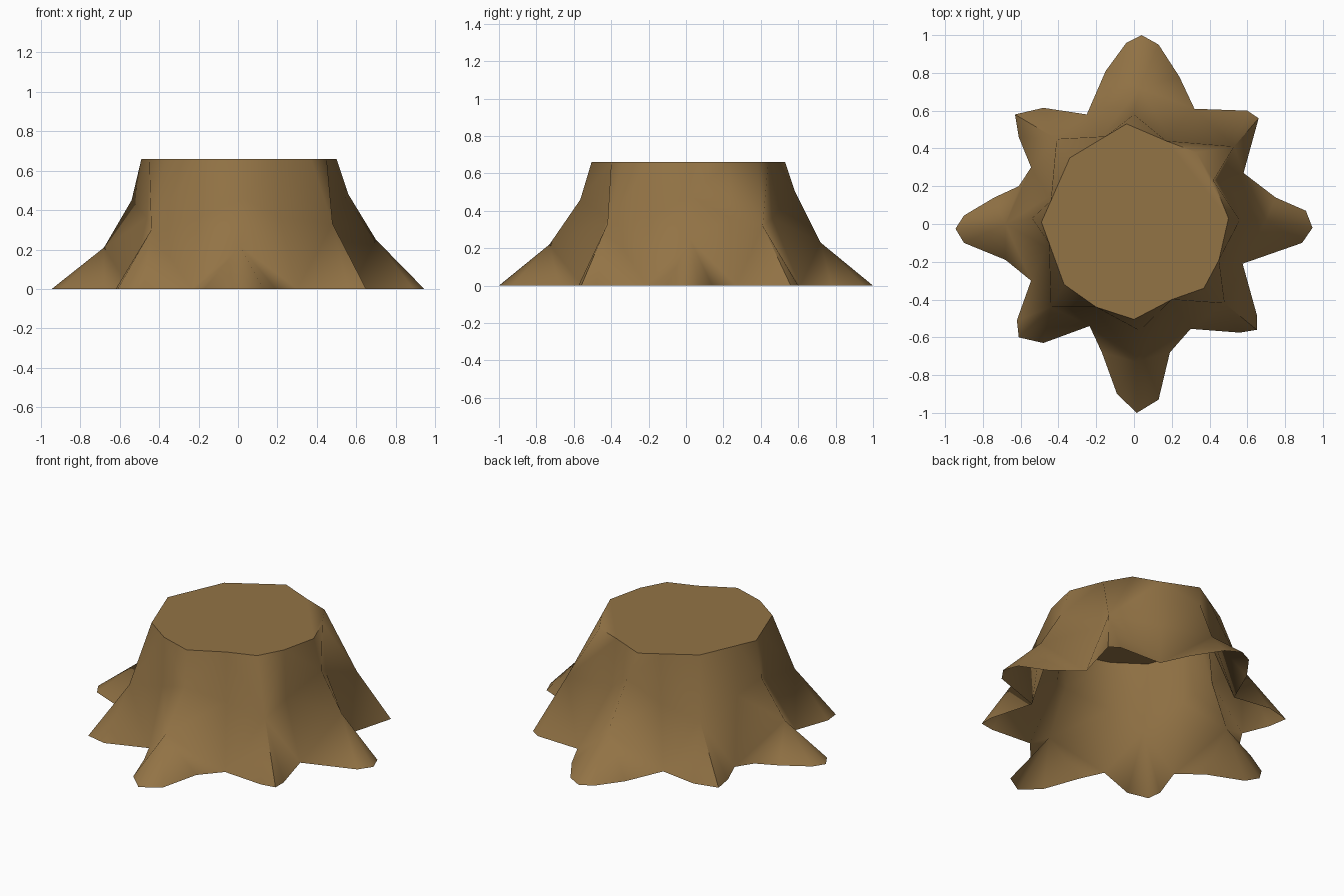
import bpy, bmesh, math

if "Cube" in bpy.data.objects:
    bpy.data.objects.remove(bpy.data.objects["Cube"])

# Each root, counter-clockwise from east: ground valley that starts it, its outer
# ground corners, its ridge from low to high, the cut-top corners over valley and ridge
ROOTS = [
    ((.575, -.21), [(.89, -.10), (.945, -.02), (.91, .07), (.75, .14)],
     [(.70, .02, .25), (.56, .02, .48)], (.45, -.19), (.50, .03)),
    ((.58, .27), [(.66, .56), (.60, .60)],
     [(.53, .41, .32)], (.42, .23), (.33, .38)),
    ((.32, .61), [(.24, .78), (.13, .95), (.04, 1.0), (-.04, .96), (-.15, .81)],
     [(.03, .72, .23), (0, .58, .51)], (.17, .44), (-.04, .53)),
    ((-.25, .58), [(-.48, .615), (-.63, .58), (-.61, .46)],
     [(-.41, .45, .31)], (-.15, .464), (-.34, .35)),
    ((-.545, .30), [(-.61, .20), (-.74, .14), (-.90, .045), (-.945, -.025), (-.90, -.10), (-.68, -.19)],
     [(-.68, 0, .21), (-.54, .03, .45)], (-.44, .123), (-.49, .01)),
    ((-.545, -.30), [(-.62, -.51), (-.61, -.60), (-.48, -.63)],
     [(-.44, -.44, .30)], (-.45, -.10), (-.37, -.32)),
    ((-.235, -.54), [(-.17, -.68), (-.09, -.90), (.015, -1.0), (.13, -.93), (.19, -.68)],
     [(.01, -.73, .22), (.03, -.565, .46)], (-.20, -.44), (0, -.505)),
    ((.30, -.555), [(.56, -.575), (.65, -.56), (.65, -.48)],
     [(.48, -.42, .33)], (.20, -.40), (.37, -.34)),
]
HEIGHT = .66
VALLEY_Z, VALLEY_FLARE = .36, .12   # valleys drop almost straight, then flare

bm = bmesh.new()


def vert(p, z):
    return bm.verts.new((p[0], p[1], z))


low = [vert(r[0], 0) for r in ROOTS]
mid = [vert([t + (g - t) * VALLEY_FLARE for g, t in zip(r[0], r[3])], VALLEY_Z) for r in ROOTS]
top = [vert(r[3], HEIGHT) for r in ROOTS]
cut = []

# Bark: every root fans out from its ridge to the ground and up to the cut edge
for i, (_, corners, ridge, _, ridge_top) in enumerate(ROOTS):
    j = (i + 1) % len(ROOTS)
    ground = [low[i]] + [vert(p, 0) for p in corners] + [low[j]]
    spine = [vert(p, p[2]) for p in ridge] + [vert(ridge_top, HEIGHT)]
    foot, shoulder = spine[0], spine[-2]
    for a, b in zip(ground, ground[1:]):
        bm.faces.new((a, b, foot))
    for k, flip in ((i, False), (j, True)):
        tris = [(low[k], foot, mid[k]), (mid[k], shoulder, top[k]), (top[k], shoulder, spine[-1])]
        if foot is not shoulder:
            tris.append((mid[k], foot, shoulder))
        for t in tris:
            bm.faces.new(t[::-1] if flip else t)
    cut += [top[i], spine[-1]]

# Flat cut top; the underside stays open
bm.faces.new(cut)

mesh = bpy.data.meshes.new("tree_stump")
bm.to_mesh(mesh)
bm.free()
stump = bpy.data.objects.new("tree_stump", mesh)
bpy.context.collection.objects.link(stump)

wood = bpy.data.materials.new("brown wood")
wood.diffuse_color = (.29, .172, .06, 1)
wood.use_nodes = True
wood.node_tree.nodes["Principled BSDF"].inputs["Base Color"].default_value = wood.diffuse_color
mesh.materials.append(wood)

# Smooth bark, crisp cut edge
bpy.context.view_layer.objects.active = stump
stump.select_set(True)
bpy.ops.object.shade_smooth_by_angle(angle=math.radians(65))
